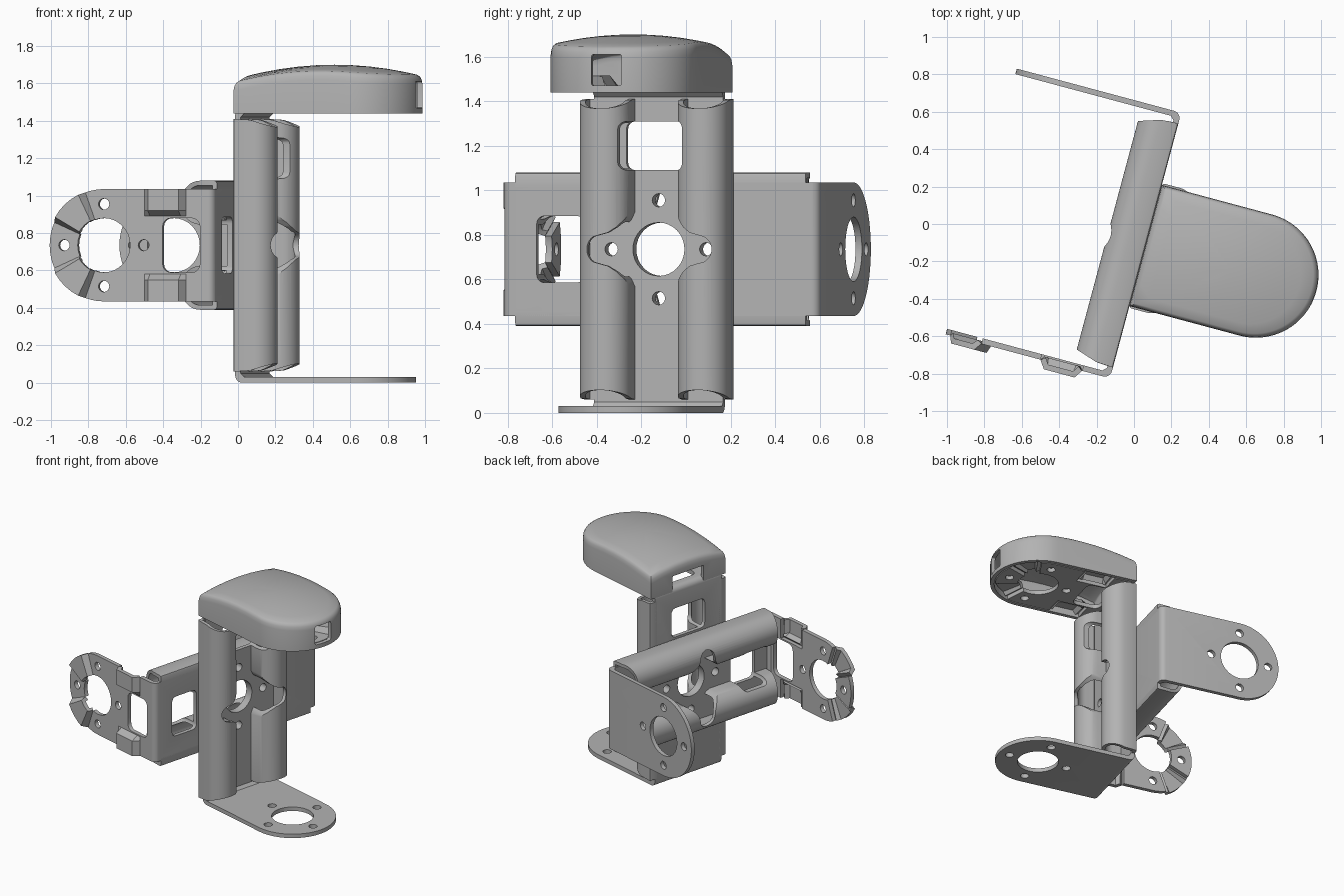
import bpy, bmesh, math
from mathutils import Matrix, Vector

if "Cube" in bpy.data.objects:
    bpy.data.objects.remove(bpy.data.objects["Cube"])

# Bracket space: x = across the web, y = depth away from the web, z = along the web
H, T, HALF, REACH = 0.735, 0.03, 0.30, 0.61   # half length, sheet, flange half width, ring centre
HOLE_STEP = 0.22

grey = bpy.data.materials.new("bracket grey")
grey.use_nodes = True
colour = (0.45, 0.45, 0.45, 1)
grey.diffuse_color = colour
grey.node_tree.nodes["Principled BSDF"].inputs["Base Color"].default_value = colour

MAPS = {"x": lambda a, b, c: (c, a, b),    # outline (depth, length), extruded across
        "y": lambda a, b, c: (a, c, b),    # outline (across, length), extruded in depth
        "z": lambda a, b, c: (a, b, c)}    # outline (across, depth), extruded along


def finish(name, bm):
    bmesh.ops.recalc_face_normals(bm, faces=bm.faces)
    mesh = bpy.data.meshes.new(name)
    bm.to_mesh(mesh)
    bm.free()
    mesh.materials.append(grey)
    ob = bpy.data.objects.new(name, mesh)
    bpy.context.collection.objects.link(ob)
    return ob


def prisms(name, *specs):
    """Closed prisms, each given as (outline, axis, low, high)."""
    bm = bmesh.new()
    for pts, axis, lo, hi in specs:
        rings = [[bm.verts.new(MAPS[axis](a, b, c)) for a, b in pts] for c in (lo, hi)]
        bm.faces.new(rings[0])
        bm.faces.new(rings[1])
        for i in range(len(pts)):
            j = (i + 1) % len(pts)
            bm.faces.new((rings[0][i], rings[0][j], rings[1][j], rings[1][i]))
    return finish(name, bm)


def sheet(name, rows):
    """Open sheet through rows of points."""
    bm = bmesh.new()
    grid = [[bm.verts.new(p) for p in row] for row in rows]
    for r, q in zip(grid, grid[1:]):
        for i in range(len(r) - 1):
            bm.faces.new((r[i], r[i + 1], q[i + 1], q[i]))
    return finish(name, bm)


def bake(ob):
    deps = bpy.context.evaluated_depsgraph_get()
    ob.data = bpy.data.meshes.new_from_object(ob.evaluated_get(deps))
    ob.modifiers.clear()


def thicken(ob, thickness, offset):
    mod = ob.modifiers.new("thickness", 'SOLIDIFY')
    mod.thickness, mod.offset, mod.use_even_offset = thickness, offset, True
    bake(ob)


def boolean(ob, cutter, operation='DIFFERENCE'):
    cutter.hide_render = True
    mod = ob.modifiers.new("cut", 'BOOLEAN')
    mod.operation, mod.object, mod.solver = operation, cutter, 'EXACT'
    bake(ob)
    bpy.data.objects.remove(cutter)


def arc(cx, cy, r, a0, a1, n):
    angles = [math.radians(a0 + (a1 - a0) * i / n) for i in range(n + 1)]
    return [(cx + r * math.cos(a), cy + r * math.sin(a)) for a in angles]


def circle(cx, cy, r, n=32):
    return arc(cx, cy, r, 0, 360, n)[:-1]


def rounded(x0, x1, y0, y1, r=0.035):
    return (arc(x1 - r, y1 - r, r, 0, 90, 4) + arc(x0 + r, y1 - r, r, 90, 180, 4)
            + arc(x0 + r, y0 + r, r, 180, 270, 4) + arc(x1 - r, y0 + r, r, 270, 360, 4))


def hole_set(cy, r, axis, lo, hi):
    small = [(HOLE_STEP, 0), (-HOLE_STEP, 0), (0, HOLE_STEP), (0, -HOLE_STEP)]
    return [(circle(0, cy, r), axis, lo, hi)] + [
        (circle(a, cy + b, 0.03, 16), axis, lo, hi) for a, b in small]


def tongue(half, back):
    """Straight sides with a round end, as seen along the bracket."""
    return [(half, back)] + arc(0, REACH, half, 0, 180, 40) + [(-half, back)]


# U-shaped strip with bent corners and round flange ends
tip = REACH + HALF + 0.05
outer = [(tip, H)] + arc(0.04, H - 0.04, 0.04, 90, 180, 5)
inner = [(T, H - T - 0.02), (T + 0.02, H - T), (tip, H - T)]
flip = lambda pts: [(a, -b) for a, b in reversed(pts)]
strip = prisms("bracket_strip", (outer + flip(outer) + flip(inner) + inner, "x", -HALF, HALF))
boolean(strip, prisms("end_shape", (tongue(HALF, -0.1), "z", -1, 1)), 'INTERSECT')

# Screw holes, bearing holes and windows
window = rounded(-0.15, 0.15, 0.355, 0.575)
holes = hole_set(0, 0.12, "y", -0.05, 0.1)
holes += hole_set(REACH, 0.145, "z", H - 0.1, H + 0.1)
holes += hole_set(REACH, 0.145, "z", -H - 0.1, -H + 0.1)
holes += [(window, "y", -0.05, 0.1),
          (rounded(-0.145, 0.145, 0.078, 0.285, 0.045), "z", H - 0.1, H + 0.1)]
boolean(strip, prisms("hole_cutter", *holes))

# Raised ring sectors and side bumps on the shaped flange
parts = [strip]
for side, word in ((1, "left"), (-1, "right")):
    def polar(r, deg, up):
        a = math.radians(deg)
        return (side * r * math.sin(a), REACH + r * math.cos(a), H + up)
    a0, a1, lift = 24, 70, 0.04
    flat = [polar(r, a, 0)[:2] for r, a in
            [(0.12, a0)] + [(0.34, a0 + (a1 - a0) * i / 6) for i in range(7)] + [(0.12, a1)]]
    x0, x1, y0, y1 = 0.155, HALF, 0.155, 0.385
    box = [(side * x, y) for x, y in ((x0, y0), (x1 + 0.1, y0), (x1 + 0.1, y1), (x0, y1))]
    boolean(strip, prisms("bump_cutter", (flat, "z", H - 0.1, H + 0.1), (box, "z", H - 0.1, H + 0.1)))
    steps = [a0, a0 + 6] + [a0 + 6 + 8.5 * i for i in range(1, 4)] + [a1 - 6, a1]
    rows = [[polar(r, a, 0 if a in (a0, a1) else lift) for a in steps] for r in (0.145, HALF)]
    sector = sheet("ring_sector_" + word, rows)
    ys = (y0, y0 + 0.03, y1 - 0.03, y1)
    rows = [[(side * x, y, H + (0 if x == x0 or y in (y0, y1) else 0.045)) for y in ys]
            for x in (x0, x0 + 0.03, x1)]
    bump = sheet("flange_bump_" + word, rows)
    for ob in (sector, bump):
        up = sum((p.normal.z for p in ob.data.polygons)) > 0
        thicken(ob, T, -1 if up else 1)
        parts.append(ob)

# Hollow rounded rails along both web edges
R, MID, SPRING = 0.117, 0.228, 0.095
notch = (arc(0.225, 0, 0.065, -60, 60, 10) + [(0.19, 0.075), (0.155, 0.10), (0.125, 0.135), (0.1, 0.19)]
         + [(0.05, 0.2), (0.05, -0.2)] + [(0.1, -0.19), (0.125, -0.135), (0.155, -0.10), (0.19, -0.075)])
for side, word in ((1, "left"), (-1, "right")):
    path = [(0.28, 0), (0.33, 0), (0.341, 0.004), (0.345, 0.015)]
    path += arc(MID, SPRING, R, 0, 180, 24) + [(MID - R, T)]
    ends = [0.675 - 0.042 * max(0, (y - 0.08) / 0.13) for x, y in path]
    rail = sheet("side_rail_" + word, [[(side * x, y, s * e) for (x, y), e in zip(path, ends)]
                                       for s in (-1, 1)])
    wall = max(rail.data.polygons, key=lambda p: p.center.y)
    thicken(rail, 0.025, -1 if wall.normal.y > 0 else 1)
    mirrored = [(side * x, z) for x, z in notch]
    boolean(rail, prisms("notch_cutter", (mirrored, "y", 0.028, 0.5), (window, "y", -0.1, 0.5)))
    parts.append(rail)

# Domed hollow cap
outline = tongue(0.335, 0.0)
side_n = 6
back = [(-0.335 + 0.67 * i / side_n, 0) for i in range(1, side_n)]
flank = [(0.335, REACH * i / side_n) for i in range(1, side_n)]
outline = [outline[0]] + flank + outline[1:-1] + [(-x, y) for x, y in reversed(flank)] + [outline[-1]] + back
cy = 0.47
crown = lambda x, y: 1.70 - H - 0.27 * (y - cy) ** 2 - 0.33 * x * x
bm = bmesh.new()
rings = []
for scale, drop in ((1, None), (1, 0.045), (0.99, 0.02), (0.97, 0.006), (0.94, 0),
                    (0.8, 0), (0.6, 0), (0.4, 0), (0.2, 0)):
    pts = [(x * scale, cy + (y - cy) * scale) for x, y in outline]
    rings.append([bm.verts.new((x, y, 1.44 - H if drop is None else crown(x, y) - drop)) for x, y in pts])
for lo, hi in zip(rings, rings[1:]):
    for i in range(len(lo)):
        j = (i + 1) % len(lo)
        bm.faces.new((lo[i], lo[j], hi[j], hi[i]))
peak = bm.verts.new((0, cy, crown(0, cy)))
for i in range(len(outline)):
    bm.faces.new((rings[-1][i], rings[-1][(i + 1) % len(outline)], peak))
cap = finish("domed_cap", bm)
top = max(cap.data.polygons, key=lambda p: p.center.z)
thicken(cap, 0.028, -1 if top.normal.z > 0 else 1)
slot = rounded(-0.07, 0.07, 1.47 - H, 1.61 - H, 0.01)
gap = rounded(-0.14, 0.14, 1.40 - H, 1.56 - H, 0.01)
boolean(cap, prisms("slot_cutter", (slot, "y", 0.8, 1.1), (gap, "y", -0.1, 0.1)))

# Place one bracket upright and a copy lying back to back with it
u = Vector((math.cos(math.radians(15)), -math.sin(math.radians(15)), 0))
v = Vector((-u.y, u.x, 0))
up = Vector((0, 0, 1))
origin = 0.09 * u - 0.095 * v + H * up


def frame(across, depth, along):
    return Matrix.Translation(origin) @ Matrix((across, depth, along)).transposed().to_4x4()


upright, lying = frame(-v, u, up), frame(up, -u, -v)
for ob in parts + [cap]:
    bpy.ops.object.select_all(action='DESELECT')
    ob.select_set(True)
    bpy.context.view_layer.objects.active = ob
    bpy.ops.object.shade_smooth_by_angle(angle=math.radians(30))
    ob.matrix_world = upright
for ob in parts:
    twin = bpy.data.objects.new("lying_" + ob.name, ob.data)
    bpy.context.collection.objects.link(twin)
    twin.matrix_world = lying
    ob.name = "upright_" + ob.name
